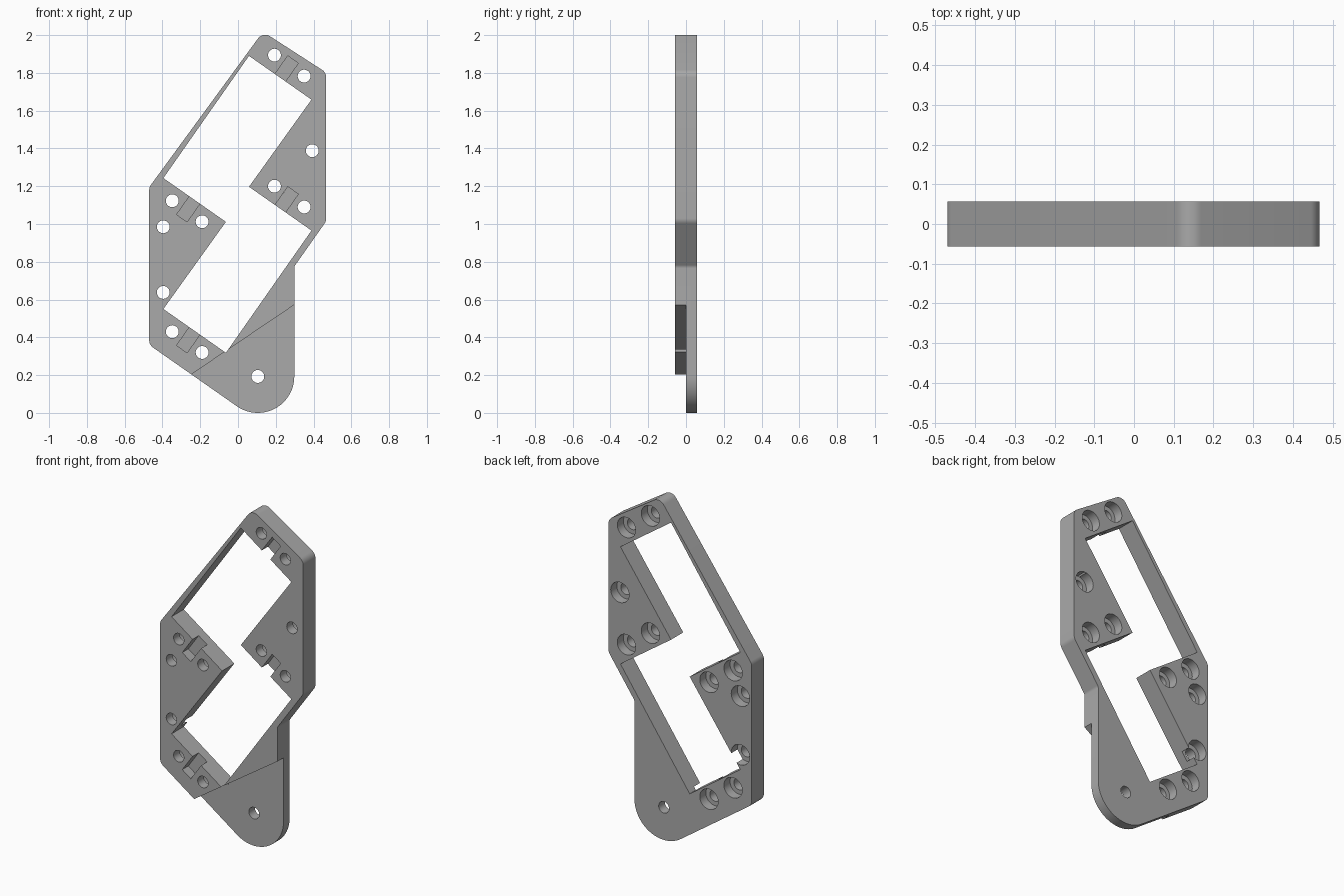
import bpy
import bmesh
import math
from mathutils import Vector

old = bpy.data.objects.get("Cube")
if old:
    bpy.data.objects.remove(old)

HALF = 0.057                        # half the plate thickness
ANGLE = math.radians(55)            # tilt of the two windows
U = Vector((math.cos(ANGLE), math.sin(ANGLE)))    # along a window
V = Vector((math.sin(ANGLE), -math.cos(ANGLE)))   # across a window


def prism(name, points, y0, y1):
    """Extrude an x-z profile from y0 to y1."""
    bm = bmesh.new()
    face = bm.faces.new([bm.verts.new((x, y0, z)) for x, z in points])
    side = bmesh.ops.extrude_face_region(bm, geom=[face])["geom"]
    moved = [v for v in side if isinstance(v, bmesh.types.BMVert)]
    bmesh.ops.translate(bm, verts=moved, vec=(0, y1 - y0, 0))
    bmesh.ops.recalc_face_normals(bm, faces=bm.faces)
    mesh = bpy.data.meshes.new(name)
    bm.to_mesh(mesh)
    bm.free()
    obj = bpy.data.objects.new(name, mesh)
    bpy.context.collection.objects.link(obj)
    return obj


def circle(centre, radius, n=40):
    return [(centre[0] + radius * math.cos(math.tau * i / n),
             centre[1] + radius * math.sin(math.tau * i / n)) for i in range(n)]


def fillet(corners, steps=10):
    """Round each (x, z, radius) corner with a tangent arc."""
    out = []
    for i, (x, z, r) in enumerate(corners):
        p = Vector((x, z))
        a = (Vector(corners[i - 1][:2]) - p).normalized()
        b = (Vector(corners[(i + 1) % len(corners)][:2]) - p).normalized()
        half = a.angle(b) / 2
        centre = p + (a + b).normalized() * r / math.sin(half)
        start = p + a * r / math.tan(half) - centre
        end = p + b * r / math.tan(half) - centre
        total = start.angle(end)
        for k in range(steps + 1):
            t = k / steps
            arc = (start * math.sin((1 - t) * total) + end * math.sin(t * total)) / math.sin(total)
            out.append(tuple(centre + arc))
    return out


def cut(target, points, y0, y1):
    """Subtract an extruded profile."""
    cutter = prism("cutter", points, y0, y1)
    cutter.hide_render = True
    mod = target.modifiers.new("cut", "BOOLEAN")
    mod.operation = "DIFFERENCE"
    mod.solver = "EXACT"
    mod.object = cutter
    bpy.context.view_layer.objects.active = target
    bpy.ops.object.modifier_apply(modifier=mod.name)
    mesh = cutter.data
    bpy.data.objects.remove(cutter)
    bpy.data.meshes.remove(mesh)


# Outer frame, with the rounded mounting tab at its foot
R = 0.047
TAB, TAB_R = Vector((0.105, 0.193)), 0.193
first = -ANGLE
last = ANGLE - math.pi
foot = [tuple(TAB + TAB_R * Vector((math.cos(t), math.sin(t))))
        for t in [last * i / 24 for i in range(25)]]
slope = TAB - U * TAB_R
left_foot = slope - V * ((slope.x + 0.47) / V.x)
outer = [(*left_foot, R), (-0.47, 1.195, R), (0.132, 2.018, R),
         (0.467, 1.802, R), (0.467, 1.015, R), (0.298, 0.775, 0.03)]
# Pad with the tab ends so that the neighbouring fillets meet them correctly
ring = fillet(outer + [(*foot[0], 0.0001), (*foot[-1], 0.0001)], 10)
frame = prism("frame", ring[:6 * 11] + foot, -HALF, HALF)

# The tab is half as thick as the frame
cut(frame, [(-0.5, 0.033), (0.6, 0.776), (0.6, -0.2), (-0.5, -0.2)], -0.2, 0)

# Two tilted windows that meet along one line
upper = Vector((-0.395, 1.243))
lower = Vector((-0.395, 0.550))
LONG, WIDE = 0.79, 0.404
top_right = upper + U * LONG + V * WIDE
low_right = lower + U * LONG + V * WIDE
cut(frame, [upper, upper + U * LONG, top_right, lower + U * LONG, low_right,
            lower + V * WIDE, lower, upper + V * WIDE], -0.2, 0.2)

# Cable grooves at both ends of each window
for corner in (upper, lower):
    middle = corner + V * (WIDE / 2)
    for start, way in ((middle, -1), (middle + U * LONG, 1)):
        near = start - U * way * 0.02
        far = start + U * way * 0.118
        side = V * 0.034
        cut(frame, [near - side, far - side, far + side, near + side], -0.2, 0)

# Screw holes, counterbored from the back
holes = [(0.193, 1.894), (0.35, 1.783), (0.393, 1.388), (0.193, 1.2),
         (0.35, 1.09), (-0.348, 1.123), (-0.19, 1.012), (-0.396, 0.985),
         (-0.396, 0.638), (-0.348, 0.43), (-0.19, 0.32)]
for spot in holes:
    cut(frame, circle(spot, 0.034), -0.2, 0.2)
    cut(frame, circle(spot, 0.06), 0, 0.2)

# Pivot hole in the tab
cut(frame, circle(TAB, 0.034), -0.2, 0.2)

# Plain grey material
grey = bpy.data.materials.new("grey")
grey.use_nodes = True
colour = (0.4, 0.4, 0.4, 1)
grey.diffuse_color = colour
grey.node_tree.nodes["Principled BSDF"].inputs["Base Color"].default_value = colour
frame.data.materials.clear()
frame.data.materials.append(grey)

bpy.ops.object.select_all(action="DESELECT")
frame.select_set(True)
bpy.context.view_layer.objects.active = frame
bpy.ops.object.shade_smooth_by_angle(angle=math.radians(30))
